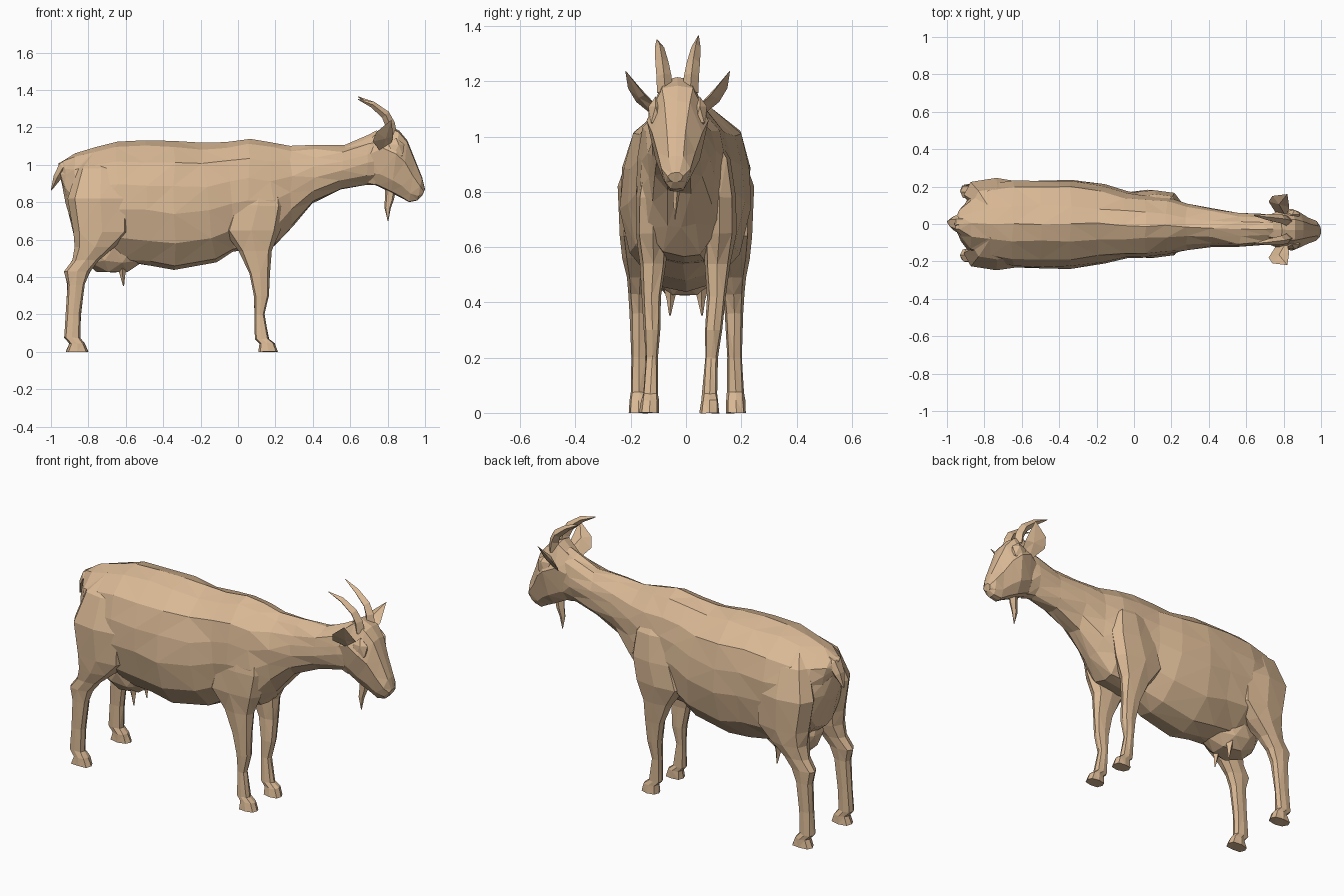
import bpy, bmesh, math, random
from mathutils import Vector

random.seed(4)
tan = bpy.data.materials.new("tan_coat")
tan.diffuse_color = (0.70, 0.485, 0.30, 1)


def finish(bm, name):
    bmesh.ops.recalc_face_normals(bm, faces=bm.faces)
    me = bpy.data.meshes.new(name)
    bm.to_mesh(me)
    bm.free()
    me.materials.append(tan)
    ob = bpy.data.objects.new(name, me)
    bpy.context.collection.objects.link(ob)
    return ob


def loft(name, rings, jitter=0.0):
    """Skin a list of equal-length point rings into a faceted closed tube."""
    bm = bmesh.new()
    rows = []
    for r in rings:
        rows.append([bm.verts.new(Vector(p) + Vector([random.uniform(-jitter, jitter) for _ in range(3)]))
                     for p in r])
    n = len(rows[0])
    for a, b in zip(rows, rows[1:]):
        for i in range(n):
            j = (i + 1) % n
            bm.faces.new((a[i], a[j], b[j], b[i]))
    bm.faces.new(rows[0])
    bm.faces.new(rows[-1][::-1])
    bmesh.ops.triangulate(bm, faces=bm.faces[:])
    return finish(bm, name)


# Half sections: width fraction, height fraction from spine to belly
TRUNK = [(0, 1), (.40, .95), (.82, .82), (.97, .64), (1, .44), (.84, .2), (.42, .03), (0, 0)]
HEAD = [(0, 1), (.5, .97), (1, .62), (.72, .2), (.35, .02), (0, 0)]


def slice_ring(half, tx, tz, bx, bz, yc, hw):
    full = half + [(-w, t) for w, t in half[-2:0:-1]]
    return [(bx + (tx - bx) * t, yc + hw * w, bz + (tz - bz) * t) for w, t in full]


# Trunk and neck: top x, top z, bottom x, bottom z, centre y, half width
body = [
    (-.955, 1.01, -.945, .90, 0, .03),
    (-.93, 1.03, -.915, .78, 0, .09),
    (-.87, 1.06, -.87, .62, 0, .16),
    (-.77, 1.10, -.77, .52, 0, .212),
    (-.65, 1.13, -.62, .48, 0, .234),
    (-.50, 1.135, -.47, .465, 0, .238),
    (-.34, 1.13, -.34, .44, 0, .238),
    (-.20, 1.115, -.12, .48, 0, .212),
    (-.06, 1.125, -.02, .53, -.005, .18),
    (.06, 1.14, .06, .54, -.01, .172),
    (.17, 1.12, .20, .56, -.012, .157),
    (.28, 1.10, .29, .67, -.015, .123),
    (.42, 1.10, .40, .79, -.022, .104),
    (.57, 1.108, .55, .865, -.028, .089),
    (.70, 1.155, .69, .89, -.03, .08),
    (.75, 1.18, .74, .89, -.03, .075),
]
loft("trunk_and_neck", [slice_ring(TRUNK, *r) for r in body], .007)

# Head, tapering to the muzzle
head = [
    (.70, 1.14, .69, .91, -.03, .07),
    (.79, 1.215, .75, .885, -.03, .10),
    (.86, 1.185, .82, .85, -.03, .112),
    (.905, 1.13, .87, .825, -.032, .092),
    (.945, 1.03, .915, .80, -.035, .068),
    (.985, .93, .96, .81, -.037, .053),
    (1.0, .87, .985, .835, -.038, .028),
]
loft("head", [slice_ring(HEAD, *r) for r in head], .001)


# Legs: z, back x, front x, inner y, outer y
def leg(name, rows, side, drift):
    rings = []
    for z, x0, x1, y0, y1 in rows:
        cx, rx, cy, ry = (x0 + x1) / 2, (x1 - x0) / 2, (y0 + y1) / 2, (y1 - y0) / 2
        shift = drift * max(0, 1 - z / .6)
        ring = []
        for k in range(8):
            a = math.pi * k / 4
            s = 1 if k % 2 == 0 else 1.1
            ring.append((cx + rx * s * math.cos(a), side * (cy + ry * s * math.sin(a)) + shift, z))
        rings.append(ring)
    loft(name, rings, .002)


front_rows = [
    (1.03, .09, .15, .04, .09), (.92, .01, .23, .05, .158), (.78, -.04, .25, .06, .18),
    (.65, -.08, .225, .06, .182), (.54, .005, .18, .07, .163), (.42, .06, .172, .083, .152),
    (.30, .085, .165, .08, .142), (.20, .088, .142, .085, .13), (.07, .09, .165, .08, .135),
    (.045, .115, .195, .077, .14), (0, .11, .213, .072, .145),
]
hind_rows = [
    (1.07, -.78, -.66, .04, .08), (.98, -.86, -.60, .06, .19), (.82, -.91, -.565, .07, .246),
    (.64, -.88, -.575, .08, .24), (.56, -.872, -.66, .09, .23), (.49, -.885, -.745, .115, .215),
    (.43, -.93, -.79, .13, .21), (.36, -.912, -.82, .138, .205), (.2, -.92, -.84, .145, .20),
    (.075, -.93, -.845, .145, .205), (.045, -.90, -.82, .142, .21), (0, -.92, -.80, .14, .213),
]
for word, s in (("right", -1), ("left", 1)):
    leg("front_leg_" + word, front_rows, s, -.024)
    leg("hind_leg_" + word, hind_rows, s, .005)


# Tapered spikes along a path: (x, y, z, radius)
def spike(name, path, sides=5, flat=1.0):
    rings = []
    for i, p in enumerate(path):
        a, b = path[max(0, i - 1)], path[min(len(path) - 1, i + 1)]
        d = (Vector(b[:3]) - Vector(a[:3])).normalized()
        u = Vector((0, 1, 0))
        u = (u - d * u.dot(d)).normalized()
        v = d.cross(u)
        rings.append([Vector(p[:3]) + p[3] * (u * flat * math.cos(2 * math.pi * k / sides)
                                              + v * math.sin(2 * math.pi * k / sides))
                      for k in range(sides)])
    loft(name, rings)


for word, s in (("right", -1), ("left", 1)):
    y = -.03
    # Backswept horn
    spike("horn_" + word, [(.82, y + s * .045, 1.16, .03), (.812, y + s * .05, 1.22, .027),
                           (.788, y + s * .057, 1.268, .024), (.72, y + s * .066, 1.322, .017),
                           (.642, y + s * .075, 1.364 - (.014 if s < 0 else 0), .002)], 4)
    # Leaf-shaped ear with a folded middle
    bm = bmesh.new()
    rim = [(.815, .065, 1.10), (.77, .07, 1.06), (.72, .15, 1.125), (.74, .18, 1.175),
           (.82, .19, 1.24), (.83, .12, 1.15)]
    vs = [bm.verts.new((x, y + s * w, z)) for x, w, z in rim]
    back = bm.verts.new((.775, y + s * .135, 1.175))
    cup = bm.verts.new((.79, y + s * .14, 1.14))
    for i in range(6):
        bm.faces.new((vs[i], vs[(i + 1) % 6], back))
        bm.faces.new((vs[(i + 1) % 6], vs[i], cup))
    finish(bm, "ear_" + word)
    # Brow and eye bulge, mostly sunk into the head
    bm = bmesh.new()
    bmesh.ops.create_icosphere(bm, subdivisions=1, radius=1)
    for v in bm.verts:
        v.co = Vector((.845 + v.co.x * .05, y + s * .08 + v.co.y * .03, 1.08 + v.co.z * .065))
    finish(bm, "brow_" + word)
    # Teat
    spike("teat_" + word, [(-.62, s * .055, .47, .03), (-.617, s * .056, .41, .014),
                           (-.612, s * .058, .352, .003)], 4)

# Beard and tail
spike("beard", [(.815, -.035, .88, .032), (.81, -.035, .82, .026), (.80, -.038, .77, .018),
                (.802, -.04, .70, .002)], 5, .6)
spike("tail", [(-.86, 0, 1.015, .04), (-.935, 0, .985, .034), (-.965, .005, .935, .025),
               (-.998, .012, .865, .003)], 6, 1.5)

# Udder, flat underneath and reaching back between the thighs
bm = bmesh.new()
bmesh.ops.create_icosphere(bm, subdivisions=2, radius=1)
for v in bm.verts:
    v.co = Vector((-.665 + v.co.x * .175, -.005 + v.co.y * .135, max(.425, .555 + v.co.z * .15)))
finish(bm, "udder")
